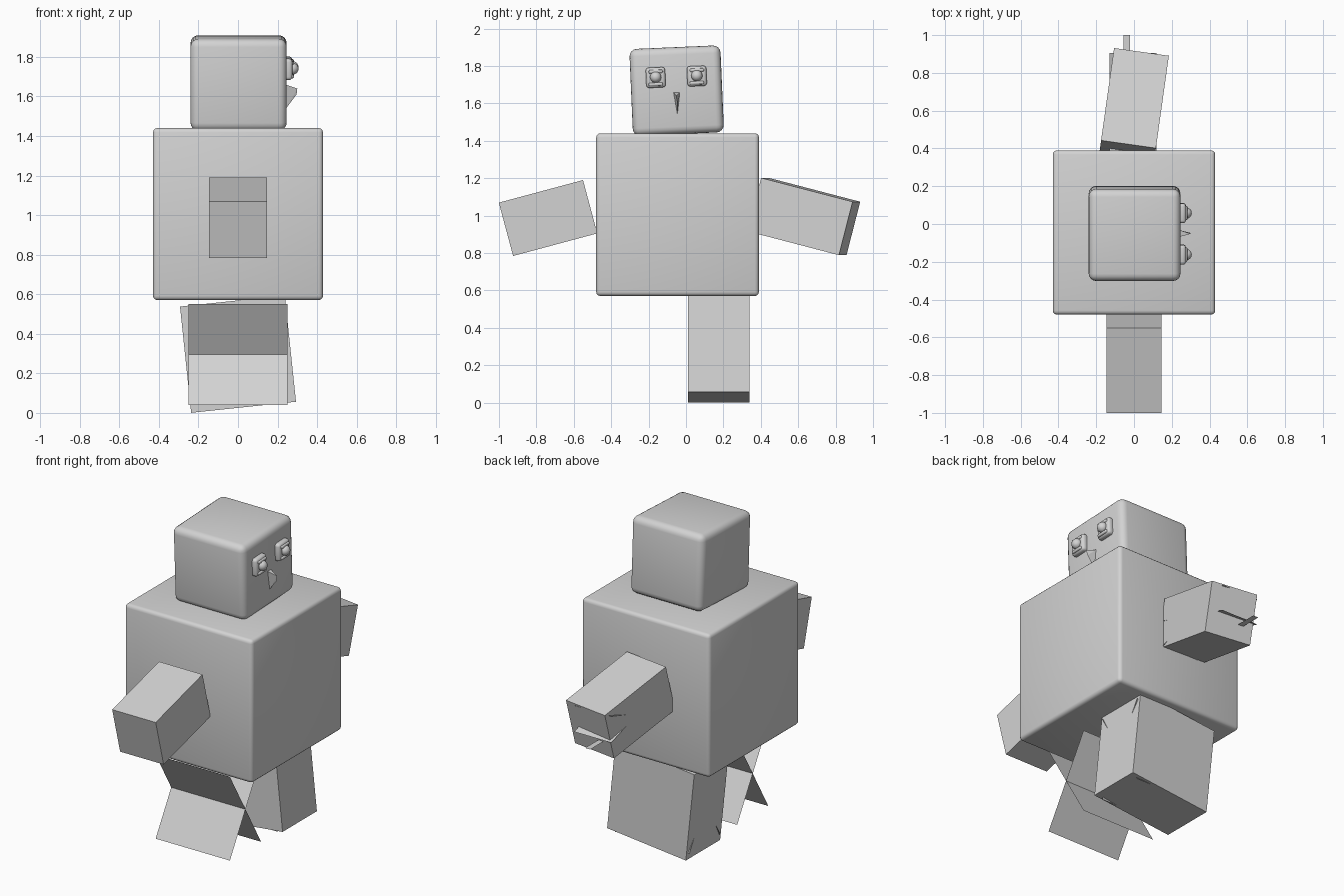
import bpy, bmesh
from math import radians
from mathutils import Matrix, Euler, Vector

if "Cube" in bpy.data.objects:
    bpy.data.objects.remove(bpy.data.objects["Cube"], do_unlink=True)

grey = bpy.data.materials.new("plain_grey")
grey.use_nodes = True
grey.diffuse_color = (0.65, 0.65, 0.65, 1)
grey.node_tree.nodes["Principled BSDF"].inputs["Base Color"].default_value = (0.65, 0.65, 0.65, 1)


def finish(name, bm, smooth=False):
    mesh = bpy.data.meshes.new(name)
    bm.normal_update()
    bm.to_mesh(mesh)
    bm.free()
    mesh.materials.append(grey)
    obj = bpy.data.objects.new(name, mesh)
    bpy.context.collection.objects.link(obj)
    if smooth:
        bpy.ops.object.select_all(action='DESELECT')
        obj.select_set(True)
        bpy.context.view_layer.objects.active = obj
        bpy.ops.object.shade_smooth_by_angle(angle=radians(40))
    return obj


def box(name, center, size, tilt=(0, 0, 0), bevel=0, segments=3):
    bm = bmesh.new()
    bmesh.ops.create_cube(bm, size=1)
    bmesh.ops.scale(bm, vec=size, verts=bm.verts)
    if bevel:
        bmesh.ops.bevel(bm, geom=bm.edges[:], offset=bevel, segments=segments,
                        profile=0.5, affect='EDGES')
    turn = Euler([radians(a) for a in tilt]).to_matrix().to_4x4()
    bm.transform(Matrix.Translation(center) @ turn)
    return finish(name, bm, bevel > 0)


def sheet(name, x0, x1, start, end):
    """Single flat sheet, spanning x0..x1 between two (y, z) points."""
    bm = bmesh.new()
    corners = [(x0, *start), (x1, *start), (x1, *end), (x0, *end)]
    bm.faces.new([bm.verts.new(c) for c in corners])
    return finish(name, bm)


def crossed_sheets(name, x0, x1, center, half_y, half_z):
    y, z = center
    for label, s in (("a", 1), ("b", -1)):
        sheet(f"{name}_{label}", x0, x1, (y - half_y, z - s * half_z), (y + half_y, z + s * half_z))


# Torso and tilted head
box("torso", (0, -0.045, 1.005), (0.86, 0.87, 0.87), bevel=0.022)
box("head", (0.003, -0.05, 1.668), (0.486, 0.487, 0.465), (2.5, 0, 0), bevel=0.04, segments=4)

# Arms
box("front_arm", (0, -0.7375, 0.987), (0.293, 0.466, 0.295), (15, 0, 0))
box("back_arm", (0, 0.63, 0.995), (0.293, 0.51, 0.295), (-14.5, 0, -8))
crossed_sheets("back_arm_core", -0.13, 0.12, (0.645, 0.985), 0.26, 0.08)
sheet("back_arm_tab", -0.055, -0.02, (0.8, 0.88), (1.0, 0.88))

# Solid back leg, and a front leg made only of crossed sheets
box("back_leg", (0, 0.175, 0.297), (0.533, 0.33, 0.54), (0, -6, 0))
crossed_sheets("back_leg_core", -0.25, 0.25, (0.175, 0.295), 0.15, 0.255)
crossed_sheets("front_leg", -0.25, 0.25, (-0.285, 0.295), 0.15, 0.255)

# Eyes: rounded socket, raised lids and a round pupil
for side, y, z in (("front", -0.162, 1.738), ("back", 0.058, 1.746)):
    box(f"{side}_eye_socket", (0.25, y, z), (0.05, 0.104, 0.108), (2.5, 0, 0), bevel=0.016)
    for part, dz in (("upper", 0.032), ("lower", -0.036)):
        box(f"{side}_eye_{part}_lid", (0.272, y, z + dz), (0.022, 0.076, 0.018), (2.5, 0, 0), bevel=0.007)
    bm = bmesh.new()
    bmesh.ops.create_uvsphere(bm, u_segments=16, v_segments=10, radius=0.03)
    bm.transform(Matrix.Translation((0.276, y, z + 0.002)))
    finish(f"{side}_eye_pupil", bm, True)

# Pointed nose tapering down the face
bm = bmesh.new()
points = [(0.24, -0.068, 1.66), (0.24, -0.032, 1.66), (0.24, -0.046, 1.535),
          (0.30, -0.052, 1.64), (0.296, -0.046, 1.61)]
verts = [bm.verts.new(p) for p in points]
bmesh.ops.convex_hull(bm, input=verts)
finish("nose", bm)
